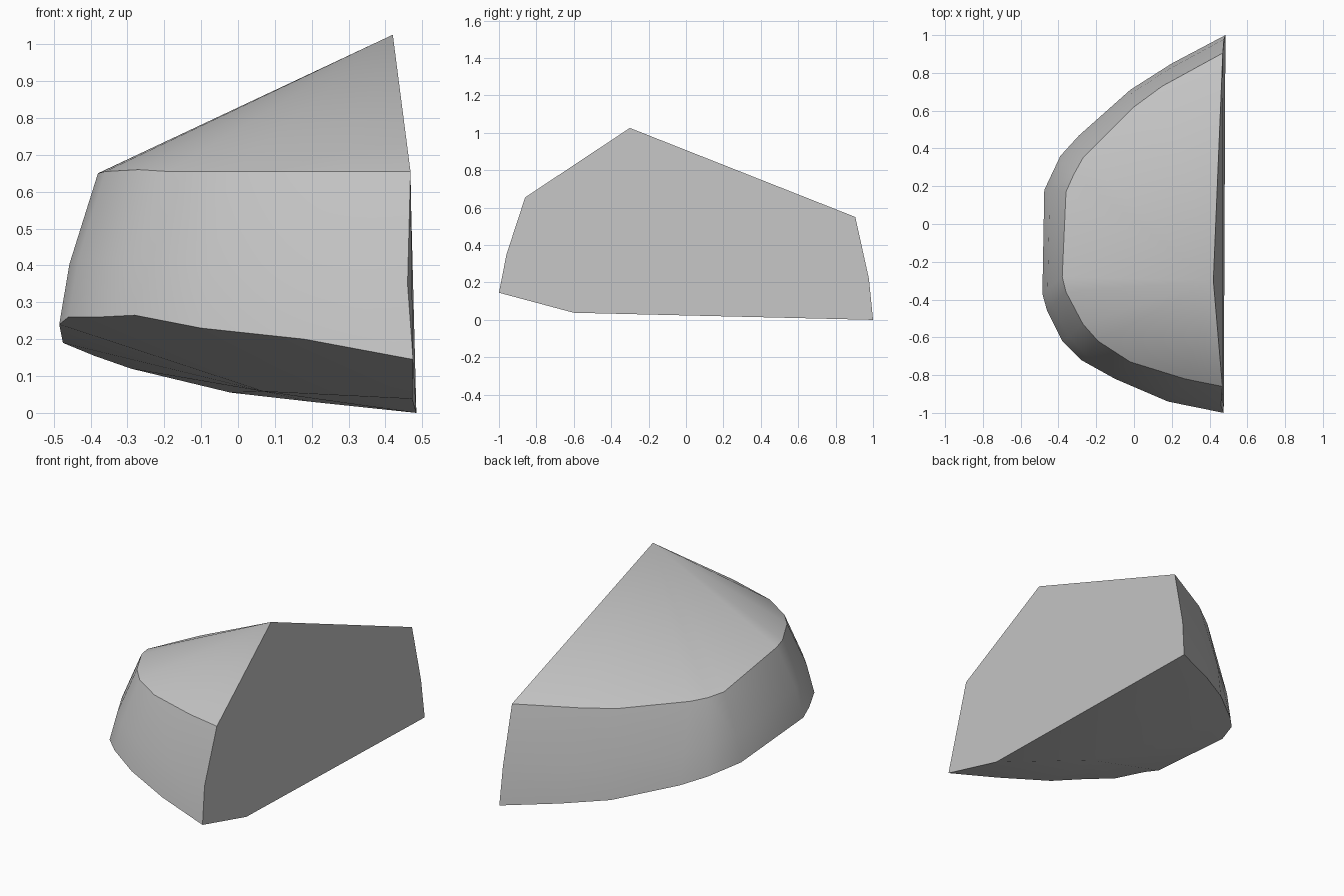
import bpy
import bmesh
import math
from mathutils import Vector

default_cube = bpy.data.objects.get("Cube")
if default_cube:
    bpy.data.objects.remove(default_cube, do_unlink=True)


def make_material(name, colour):
    material = bpy.data.materials.new(name)
    material.use_nodes = True
    material.diffuse_color = colour
    shader = material.node_tree.nodes["Principled BSDF"]
    shader.inputs["Base Color"].default_value = colour
    shader.inputs["Roughness"].default_value = 0.8
    return material


# Lower rim of the rounded side, from the front corner round to the back corner
LOWER_RIM = [
    (.475, -1, .145), (.18, -.94, .2), (-.1, -.82, .23), (-.28, -.72, .265),
    (-.38, -.62, .26), (-.46, -.46, .26), (-.485, -.37, .24),
    (-.475, .18, .19), (-.39, .36, .155), (-.29, .47, .12),
    (-.02, .71, .055), (.2, .85, .03), (.484, 1, 0),
]
# Upper rim, in the same order
UPPER_RIM = [
    (.468, -.86, .655), (.27, -.82, .655), (-.02, -.73, .655), (-.19, -.62, .655),
    (-.27, -.53, .66), (-.36, -.36, .655), (-.38, -.28, .65),
    (-.36, .17, .56), (-.32, .26, .55), (-.27, .35, .55),
    (0, .62, .54), (.15, .73, .545), (.47, .905, .55),
]


def middle_rim(lower, upper):
    """Rim between the two others, pushed outwards so the wall bulges."""
    rim = []
    for low, high in zip(lower, upper):
        point = Vector(low).lerp(Vector(high), .4)
        outward = Vector((point.x, point.y, 0)).normalized()
        rim.append(point + outward * .018)
    # The two ends stay on the flat cut
    rim[0].x = .46
    rim[-1].x = .476
    return rim


def build_boulder(material):
    bm = bmesh.new()

    def add_rim(points):
        return [bm.verts.new(point) for point in points]

    lower = add_rim(LOWER_RIM)
    middle = add_rim(middle_rim(LOWER_RIM, UPPER_RIM))
    upper = add_rim(UPPER_RIM)
    peak = bm.verts.new((.42, -.3, 1.026))
    keel_edge = bm.verts.new((.473, -.6, .038))
    keel = bm.verts.new((.07, -.28, .058))

    # Rounded wall in two bands
    for below, above in ((lower, middle), (middle, upper)):
        for i in range(len(below) - 1):
            bm.faces.new((below[i], below[i + 1], above[i + 1], above[i]))

    # Sloping top
    for start, end in zip(upper, upper[1:]):
        bm.faces.new((start, end, peak))

    # Underside
    bm.faces.new((lower[0], keel_edge, lower[1]))
    bm.faces.new((lower[1], keel_edge, keel))
    for start, end in zip(lower[1:], lower[2:]):
        bm.faces.new((end, start, keel))
    bm.faces.new((keel_edge, lower[-1], keel))

    # Flat cut side
    outline = (keel_edge, lower[0], middle[0], upper[0], peak,
               upper[-1], middle[-1], lower[-1])
    bm.faces.new(outline)

    bmesh.ops.recalc_face_normals(bm, faces=bm.faces[:])
    mesh = bpy.data.meshes.new("boulder")
    bm.to_mesh(mesh)
    bm.free()
    mesh.materials.append(material)
    boulder = bpy.data.objects.new("boulder", mesh)
    bpy.context.collection.objects.link(boulder)
    return boulder


boulder = build_boulder(make_material("stone grey", (.55, .55, .55, 1)))
bpy.ops.object.select_all(action="DESELECT")
boulder.select_set(True)
bpy.context.view_layer.objects.active = boulder
bpy.ops.object.shade_smooth_by_angle(angle=math.radians(30))
